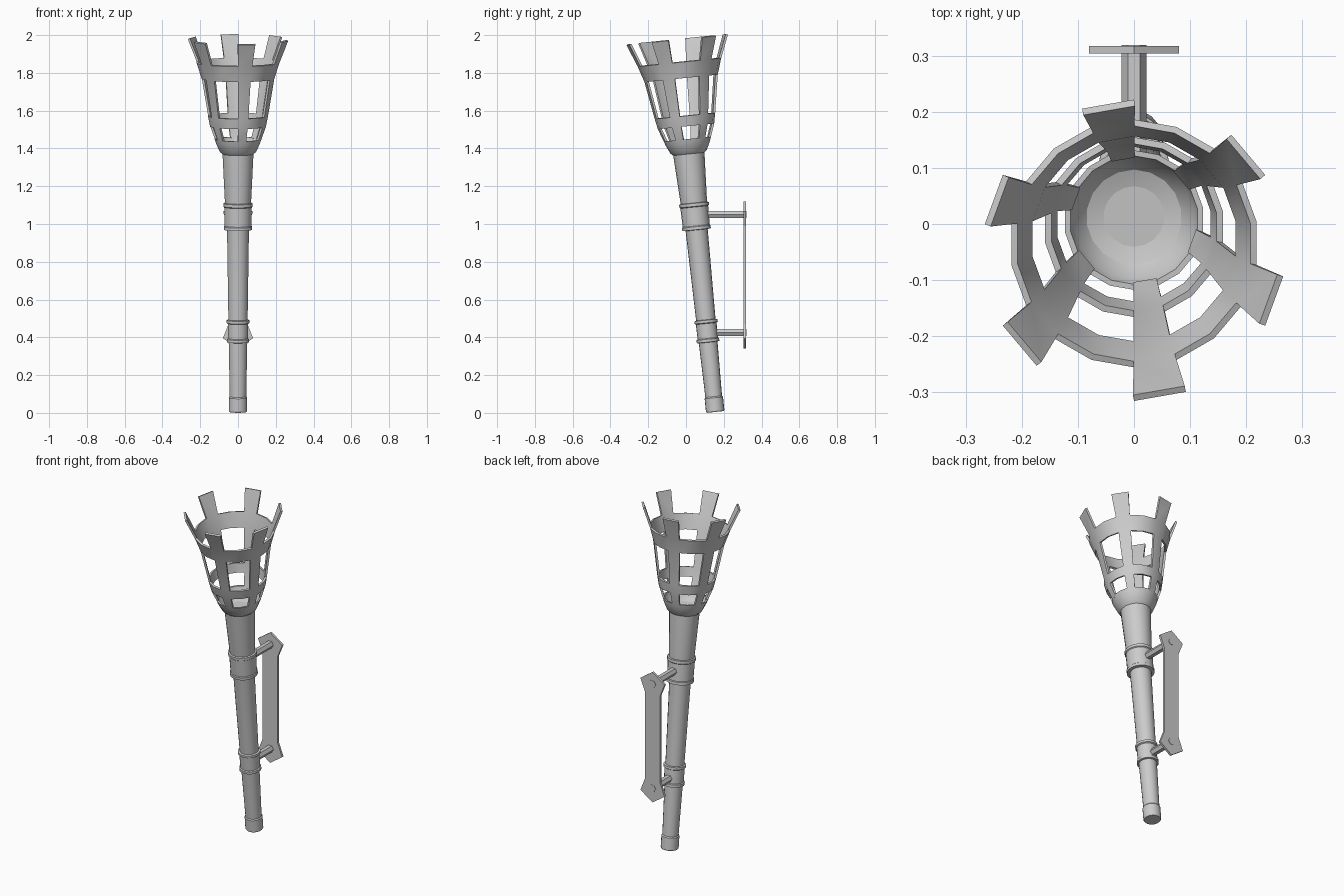
import bpy, bmesh
from math import sin, cos, pi, radians
from mathutils import Matrix

if "Cube" in bpy.data.objects:
    bpy.data.objects.remove(bpy.data.objects["Cube"])

SIDES = 18
TILT = Matrix.Translation((0, 0.155, 0.005)) @ Matrix.Rotation(radians(5.85), 4, 'X')


def finish(name, bm, matrix=None, smooth=True, solid=0):
    if matrix:
        bm.transform(matrix)
    me = bpy.data.meshes.new(name)
    bm.to_mesh(me)
    bm.free()
    ob = bpy.data.objects.new(name, me)
    bpy.context.collection.objects.link(ob)
    bpy.ops.object.select_all(action='DESELECT')
    ob.select_set(True)
    bpy.context.view_layer.objects.active = ob
    if solid:
        m = ob.modifiers.new("thickness", 'SOLIDIFY')
        m.thickness, m.offset = solid, -1
        bpy.ops.object.modifier_apply(modifier=m.name)
    if smooth:
        bpy.ops.object.shade_smooth_by_angle(angle=radians(30))
    return ob


def ring(bm, r, z):
    return [bm.verts.new((r * cos(-pi / 2 + 2 * pi * i / SIDES),
                          r * sin(-pi / 2 + 2 * pi * i / SIDES), z)) for i in range(SIDES)]


def bridge(bm, a, b, keep=lambda i: True):
    for i in range(SIDES):
        if keep(i):
            j = (i + 1) % SIDES
            bm.faces.new((a[i], a[j], b[j], b[i]))


def lathe(name, profile):
    # profile of (radius, height), capped at both ends
    bm = bmesh.new()
    rings = [ring(bm, r, z) for r, z in profile]
    for a, b in zip(rings, rings[1:]):
        bridge(bm, a, b)
    bm.faces.new(rings[0][::-1])
    bm.faces.new(rings[-1])
    return finish(name, bm, TILT)


# Handle, end cap and collars
lathe("shaft", [(0.043, 0.01), (0.05, 0.38), (0.059, 0.98), (0.07, 1.11), (0.084, 1.39)])
lathe("end_cap", [(0.045, 0), (0.049, 0.006), (0.049, 0.075), (0.044, 0.082)])
lathe("lower_collar", [(0.05, 0.37), (0.06, 0.372), (0.06, 0.387), (0.054, 0.391), (0.055, 0.47),
                       (0.062, 0.474), (0.062, 0.488), (0.05, 0.491)])
lathe("upper_collar", [(0.06, 0.968), (0.076, 0.97), (0.076, 0.986), (0.072, 0.99), (0.074, 1.09),
                       (0.079, 1.094), (0.079, 1.11), (0.068, 1.113)])

# Bowl at the basket's base, hollow inside
lathe("bowl", [(0.078, 1.368), (0.097, 1.385), (0.118, 1.43), (0.125, 1.452), (0.115, 1.452),
               (0.107, 1.425), (0.085, 1.4), (0.045, 1.387), (0.012, 1.384)])

# Basket: full hoops alternating with six bars that end as spikes
bm = bmesh.new()
levels = [(0.123, 1.445), (0.15, 1.52), (0.161, 1.575), (0.195, 1.775), (0.222, 1.86), (0.27, 1.98)]
rings = [ring(bm, r, z) for r, z in levels]
for k in range(5):
    bridge(bm, rings[k], rings[k + 1], lambda i: k in (1, 3) or i % 3 == 0)
loose = [v for v in bm.verts if not v.link_faces]
bmesh.ops.delete(bm, geom=loose, context='VERTS')
finish("basket", bm, TILT, solid=0.012)

# Wall plate with pointed, flared ends
half = [(0, 0.34), (0.08, 0.395), (0.05, 0.47), (0.05, 0.99), (0.08, 1.065), (0, 1.12)]
outline = half + [(-x, z) for x, z in half[-2:0:-1]]
bm = bmesh.new()
face = bm.faces.new([bm.verts.new((x, 0.304, z)) for x, z in outline])
out = bmesh.ops.extrude_face_region(bm, geom=[face])
bmesh.ops.translate(bm, vec=(0, 0.013, 0),
                    verts=[e for e in out['geom'] if isinstance(e, bmesh.types.BMVert)])
bmesh.ops.recalc_face_normals(bm, faces=bm.faces)
finish("wall_plate", bm, smooth=False)

# Hexagonal posts joining the collars to the plate
for name, z, y0 in (("lower_post", 0.425, 0.13), ("upper_post", 1.05, 0.08)):
    bm = bmesh.new()
    y1 = 0.319
    bmesh.ops.create_cone(bm, cap_ends=True, segments=6, radius1=0.022, radius2=0.022, depth=y1 - y0)
    m = (Matrix.Translation((0, (y0 + y1) / 2, z)) @ Matrix.Rotation(pi / 2, 4, 'X')
         @ Matrix.Rotation(pi / 6, 4, 'Z'))
    finish(name, bm, m, smooth=False)
